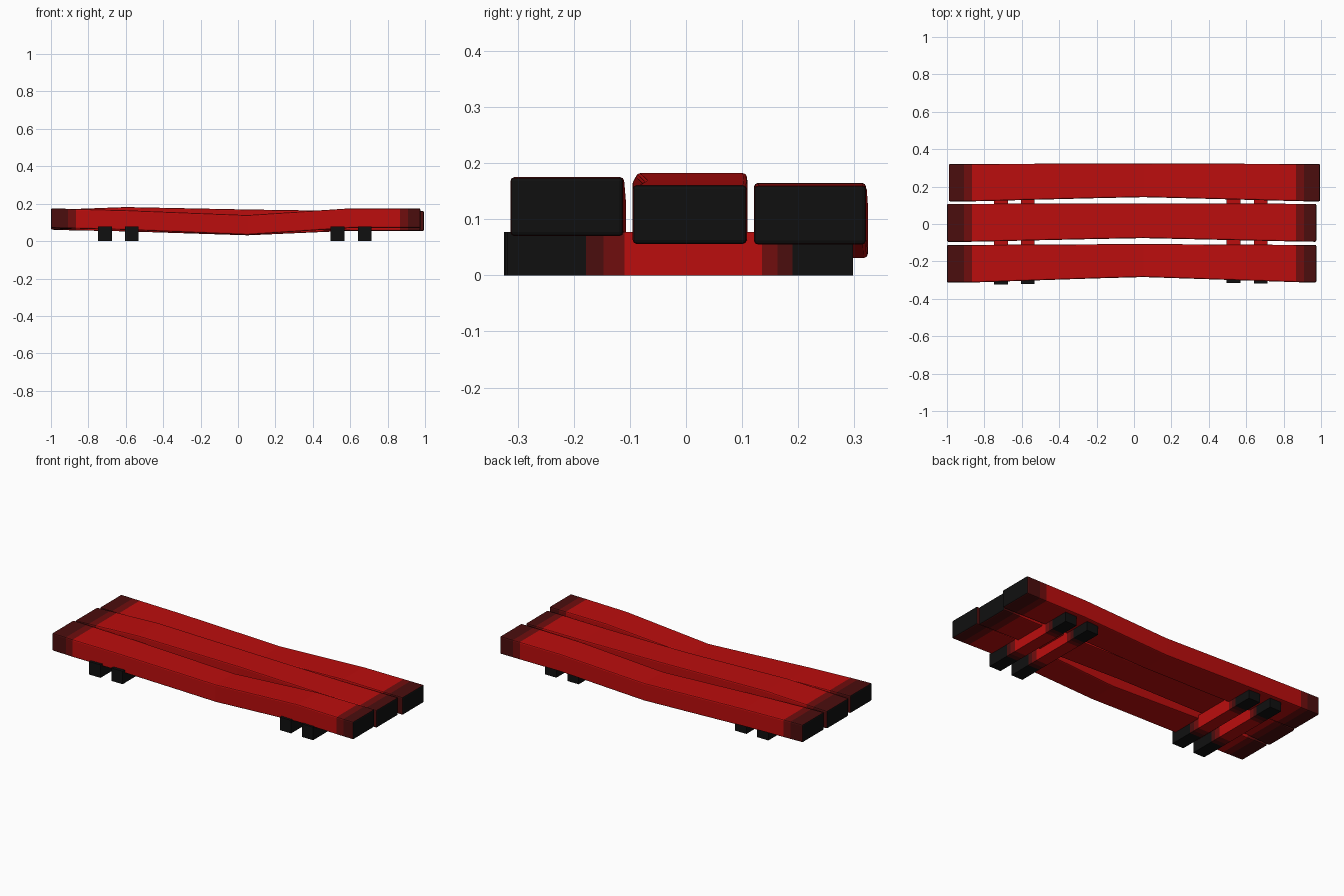
import bpy
import bmesh

cube = bpy.data.objects.get("Cube")
if cube:
    bpy.data.objects.remove(cube)


def material(name, r, g, b):
    m = bpy.data.materials.new(name)
    m.use_nodes = True
    m.diffuse_color = (r, g, b, 1)
    bsdf = next(n for n in m.node_tree.nodes if n.type == 'BSDF_PRINCIPLED')
    bsdf.inputs["Base Color"].default_value = (r, g, b, 1)
    return m


PAINT = [material("red paint", 0.5, 0.004, 0.004),
         material("worn red", 0.16, 0.004, 0.004),
         material("dark red", 0.07, 0.004, 0.004),
         material("charred black", 0.005, 0.005, 0.005)]


def loft(name, rings, axis, shade):
    """Join four-cornered rings along an axis; shade(centre) picks the paint."""
    bm = bmesh.new()
    loops = [[bm.verts.new(p) for p in ring] for ring in rings]
    for a, b in zip(loops, loops[1:]):
        for i in range(4):
            j = (i + 1) % 4
            bm.faces.new((a[i], a[j], b[j], b[i]))
    bm.faces.new(loops[0])
    bm.faces.new(loops[-1])
    bmesh.ops.recalc_face_normals(bm, faces=bm.faces)
    bm.normal_update()
    for f in bm.faces:
        end = abs(f.normal[axis]) > 0.9
        f.material_index = 3 if end else shade(f.calc_center_median()[axis])
    mesh = bpy.data.meshes.new(name)
    bm.to_mesh(mesh)
    bm.free()
    for m in PAINT:
        mesh.materials.append(m)
    ob = bpy.data.objects.new(name, mesh)
    bpy.context.collection.objects.link(ob)
    return ob


def plank_shade(x):
    return 2 if abs(x) > 0.91 else 1 if abs(x) > 0.865 else 0


def sample(keys, x):
    """Linear interpolation through (x, value) keys."""
    for (x0, v0), (x1, v1) in zip(keys, keys[1:]):
        if x <= x1:
            return v0 + (v1 - v0) * max(0, x - x0) / (x1 - x0)
    return keys[-1][1]


# Warped planks: end positions, underside heights and sideways bow
def plank(name, x0, x1, y0, y1, heights, near_bow, far_bow):
    rings = []
    for x in (x0, -0.91, -0.865, -0.6, -0.2, 0.05, 0.3, 0.6, 0.865, 0.91, x1):
        bow = max(0, 1 - abs(x - 0.03) / 0.9)
        near, far = y0 + near_bow * bow, y1 + far_bow * bow
        z = sample(heights, x)
        rings.append([(x, near, z), (x, far, z),
                      (x, far, z + 0.105), (x, near, z + 0.105)])
    ob = loft(name, rings, 0, plank_shade)
    bevel = ob.modifiers.new("rounded edges", 'BEVEL')
    bevel.width = 0.007
    bevel.segments = 2
    bevel.limit_method = 'ANGLE'


plank("front_plank", -1, 0.975, -0.313, -0.112,
      [(-1, 0.07), (-0.6, 0.06), (0.05, 0.034), (0.6, 0.07)], 0.03, 0.005)
plank("middle_plank", -1, 0.975, -0.095, 0.108,
      [(-1, 0.062), (-0.6, 0.077), (0.05, 0.064), (0.6, 0.056)], 0.02, 0.002)
plank("back_plank", -0.99, 0.995, 0.121, 0.321,
      [(-1, 0.06), (-0.6, 0.052), (0.05, 0.031), (0.6, 0.055)], 0.023, 0.003)


# Cross battens under the planks, charred towards their ends
def batten_shade(y):
    d = abs(y + 0.0) if y < 0 else y - 0.01
    return 3 if d > 0.178 else 2 if d > 0.15 else 1 if d > 0.115 else 0


for i, (x, front) in enumerate([(-0.712, -0.324), (-0.568, -0.322),
                                (0.532, -0.315), (0.678, -0.318)]):
    w = 0.037
    loft(f"batten_{i + 1}",
         [[(x - w, y, 0), (x + w, y, 0), (x + w, y, 0.077), (x - w, y, 0.077)]
          for y in (front, -0.178, -0.147, -0.11, 0.135, 0.163, 0.19, 0.298)],
         1, batten_shade)
